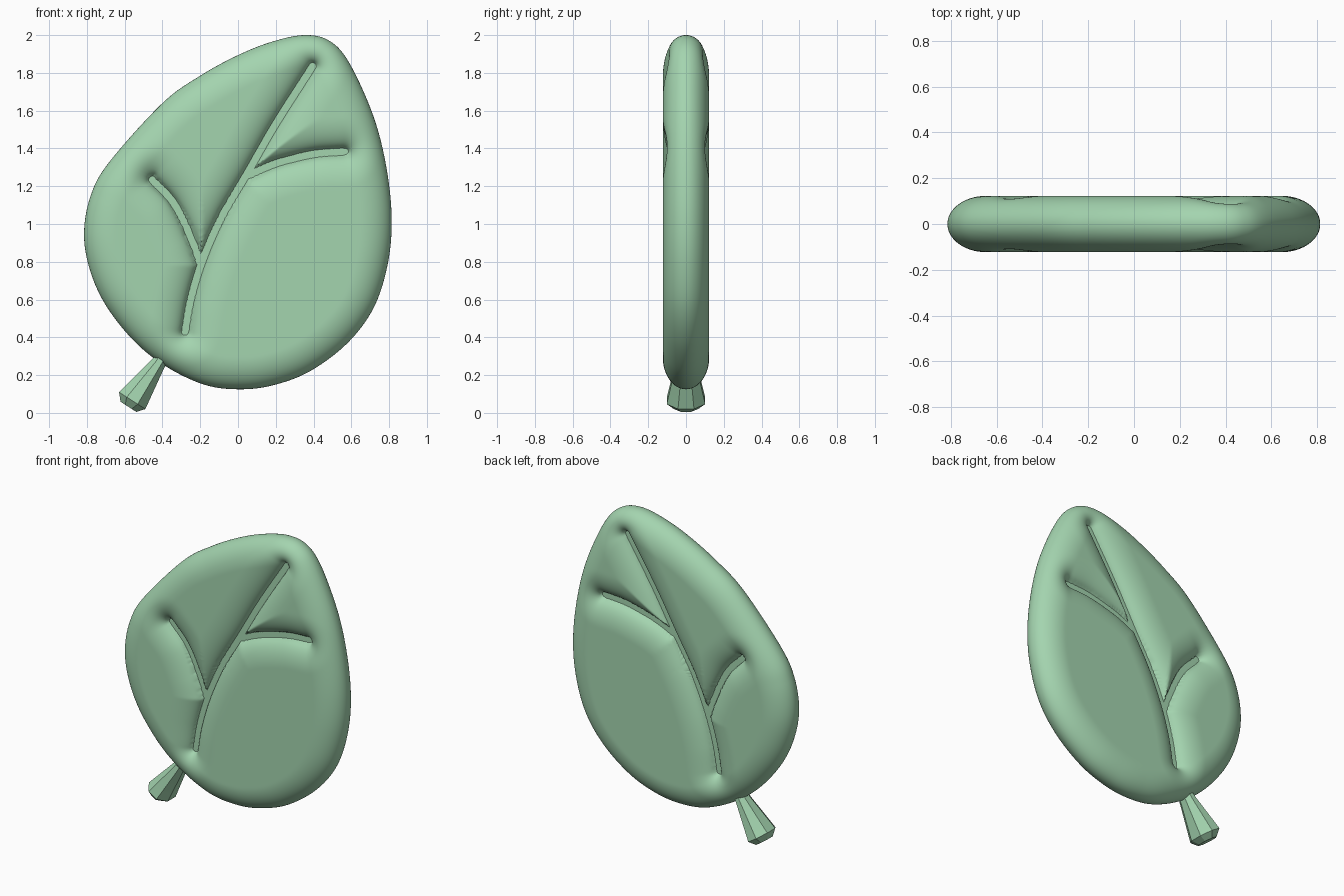
import bpy, bmesh, math
from mathutils import Vector, kdtree

cube = bpy.data.objects.get("Cube")
if cube:
    bpy.data.objects.remove(cube)

green = bpy.data.materials.new("leaf_green")
green.use_nodes = True
colour = (0.37, 0.66, 0.43, 1)
green.diffuse_color = colour
green.node_tree.nodes["Principled BSDF"].inputs["Base Color"].default_value = colour

HALF = 0.123        # half thickness of the leaf
RIM = 0.17          # width of the rounded rim
GROOVE = 0.17       # width of the rounded groove side
VEIN = 0.02         # half width of a vein
FLOOR = 0.28        # groove floor as a share of the half thickness


def spline(points, steps, closed=False):
    """Catmull-Rom curve through (x, z) points."""
    p = [Vector(q) for q in points]
    n = len(p)
    if closed:
        get = lambda i: p[i % n]
    else:
        ends = [2 * p[0] - p[1]] + p + [2 * p[-1] - p[-2]]
        get = lambda i: ends[i + 1]
    out = []
    for i in range(n if closed else n - 1):
        a, b, c, d = (get(i + k) for k in (-1, 0, 1, 2))
        for s in range(steps):
            t = s / steps
            out.append(0.5 * (2 * b + (c - a) * t + (2 * a - 5 * b + 4 * c - d) * t * t
                              + (3 * b - a - 3 * c + d) * t ** 3))
    if not closed:
        out.append(p[-1])
    return out


def make_tree(points):
    tree = kdtree.KDTree(len(points))
    for i, q in enumerate(points):
        tree.insert((q.x, q.y, 0), i)
    tree.balance()
    return tree


def dome(distance, width):
    """Quarter-ellipse rise from 0 to 1 over the width."""
    t = min(max(distance / width, 0), 1)
    return math.sqrt(1 - (1 - t) ** 2)


def finish(name, bm, angle=40):
    bmesh.ops.recalc_face_normals(bm, faces=bm.faces)
    mesh = bpy.data.meshes.new(name)
    bm.to_mesh(mesh)
    bm.free()
    mesh.materials.append(green)
    obj = bpy.data.objects.new(name, mesh)
    bpy.context.collection.objects.link(obj)
    bpy.ops.object.select_all(action="DESELECT")
    obj.select_set(True)
    bpy.context.view_layer.objects.active = obj
    bpy.ops.object.shade_smooth_by_angle(angle=math.radians(angle))
    return obj


# Leaf outline and vein paths
outline = spline([(0.35, 2.0), (0.48, 1.972), (0.585, 1.86), (0.71, 1.59), (0.78, 1.33),
                  (0.813, 1.05), (0.795, 0.8), (0.72, 0.56), (0.58, 0.37), (0.38, 0.22),
                  (0.18, 0.145), (0, 0.125), (-0.18, 0.15), (-0.38, 0.245), (-0.55, 0.38),
                  (-0.7, 0.57), (-0.785, 0.76), (-0.815, 0.95), (-0.78, 1.15),
                  (-0.68, 1.33), (-0.4, 1.64), (-0.2, 1.785), (0, 1.894), (0.18, 1.965)],
                 14, closed=True)
veins = {
    "main_vein": [(-0.28, 0.43), (-0.25, 0.6), (-0.19, 0.8), (-0.09, 1.03),
                  (0.05, 1.27), (0.2, 1.53), (0.395, 1.835)],
    "left_vein": [(0.06, 1.26), (0.2, 1.32), (0.4, 1.37), (0.565, 1.383)],
    "right_vein": [(-0.2, 0.79), (-0.25, 0.93), (-0.34, 1.11), (-0.455, 1.235)],
}

# Leaf body: one pillowed half with vein grooves, mirrored front to back
rim_tree = make_tree([a.lerp(b, k / 8) for a, b in zip(outline, outline[1:] + outline[:1])
                      for k in range(8)])
vein_tree = make_tree([q for path in veins.values() for q in spline(path, 60)])


def leaf_point(q):
    flat = (q.x, q.y, 0)
    rim = dome(rim_tree.find(flat)[2], RIM)
    groove = dome(vein_tree.find(flat)[2] - VEIN * 0.9, GROOVE)
    return (q.x, -HALF * rim * (FLOOR + (1 - FLOOR) * groove), q.y)


bm = bmesh.new()
centre = Vector((0, 1.05))
rings = 80
hub = bm.verts.new(leaf_point(centre))
previous = None
for r in range(1, rings + 1):
    f = 1 - (1 - r / rings) ** 1.6
    ring = [bm.verts.new(leaf_point(centre.lerp(q, f))) for q in outline]
    for i in range(len(ring)):
        j = (i + 1) % len(ring)
        if previous:
            bm.faces.new((previous[i], previous[j], ring[j], ring[i]))
        else:
            bm.faces.new((hub, ring[j], ring[i]))
    previous = ring
for v in previous:
    v.co.y = 0
leaf = finish("leaf_body", bm, 60)
mirror = leaf.modifiers.new("both_sides", "MIRROR")
mirror.use_axis = (False, True, False)
mirror.merge_threshold = 0.0005


# Veins: round-ended flat strips that show in the grooves on both sides
def vein_strip(name, path):
    line = spline(path, 10)
    left, right = [], []
    for i, q in enumerate(line):
        d = (line[min(i + 1, len(line) - 1)] - line[max(i - 1, 0)]).normalized()
        side = Vector((-d.y, d.x)) * VEIN
        left.append(q + side)
        right.append(q - side)

    def cap(q, start):
        out = []
        for k in range(1, 6):
            a = math.pi * k / 6
            out.append(q + Vector((start.x * math.cos(a) + start.y * math.sin(a),
                                   start.y * math.cos(a) - start.x * math.sin(a))))
        return out

    loop = (left + cap(line[-1], left[-1] - line[-1]) + right[::-1]
            + cap(line[0], right[0] - line[0]))
    depth = HALF * FLOOR + 0.012
    bm = bmesh.new()
    face = bm.faces.new([bm.verts.new((q.x, -depth, q.y)) for q in loop])
    grown = bmesh.ops.extrude_face_region(bm, geom=[face])["geom"]
    bmesh.ops.translate(bm, vec=(0, 2 * depth, 0),
                        verts=[g for g in grown if isinstance(g, bmesh.types.BMVert)])
    finish(name, bm)


for name, path in veins.items():
    vein_strip(name, path)

# Stem: faceted, flaring towards a bevelled end
bm = bmesh.new()
across = Vector((0.84, 0, -0.54))
sections = [((-0.36, 0.36), 0.025, 0.04), ((-0.425, 0.258), 0.04, 0.055),
            ((-0.56, 0.065), 0.083, 0.102), ((-0.58, 0.032), 0.05, 0.065)]
previous = None
for (x, z), wide, deep in sections:
    ring = []
    for k in range(8):
        a = math.tau * (k + 0.5) / 8
        ring.append(bm.verts.new(Vector((x, 0, z)) + across * wide * math.cos(a) * 1.08
                                 + Vector((0, deep * math.sin(a) * 1.08, 0))))
    if previous:
        for i in range(8):
            j = (i + 1) % 8
            bm.faces.new((previous[i], previous[j], ring[j], ring[i]))
    else:
        bm.faces.new(ring)
    previous = ring
bm.faces.new(previous)
finish("stem", bm, 25)
